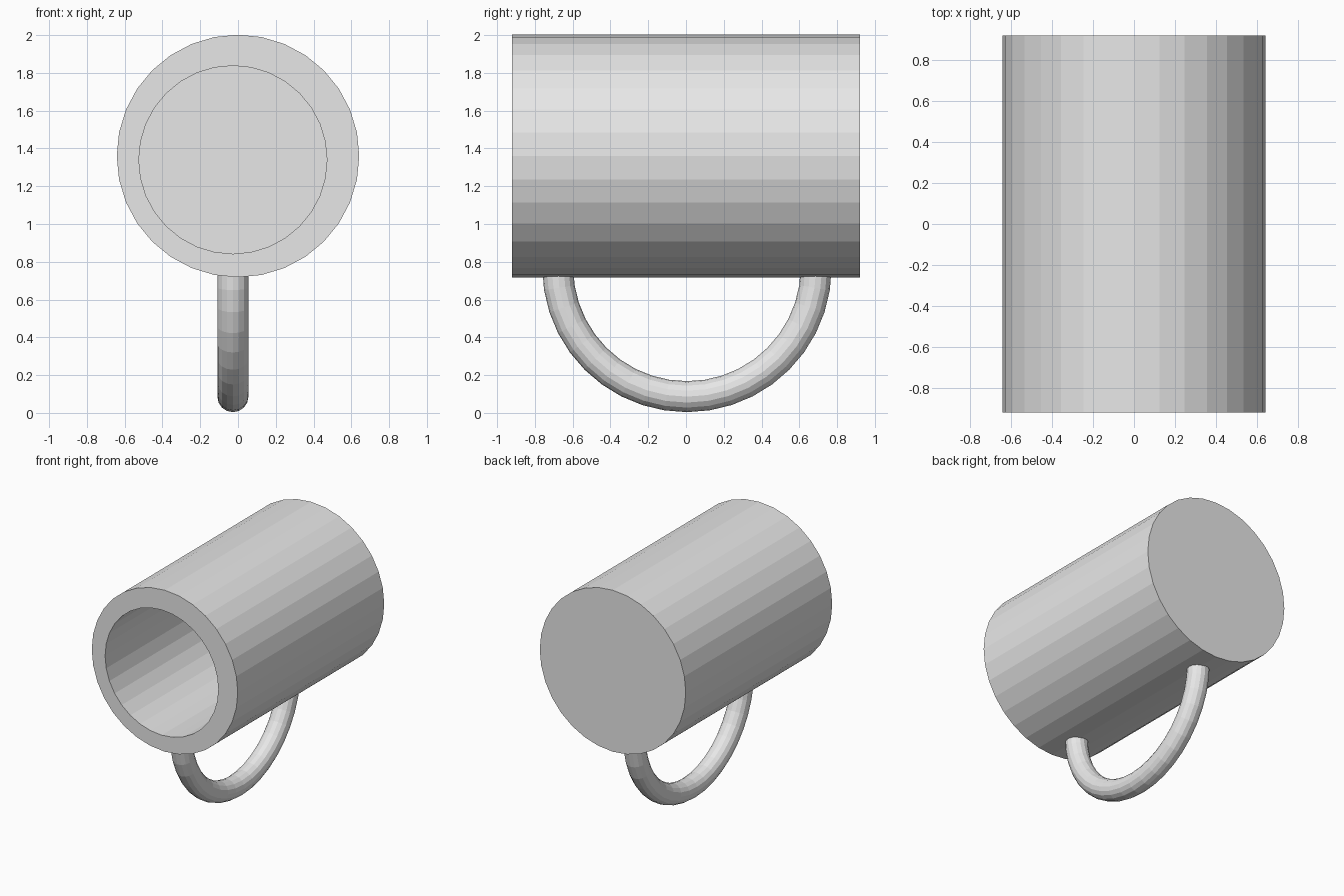
import bpy
import bmesh
from math import cos, sin, pi, radians
from mathutils import Vector

cube = bpy.data.objects.get("Cube")
if cube:
    bpy.data.objects.remove(cube, do_unlink=True)

grey = bpy.data.materials.new("light grey")
grey.use_nodes = True
colour = (0.8, 0.8, 0.8, 1)
grey.diffuse_color = colour
grey.node_tree.nodes["Principled BSDF"].inputs["Base Color"].default_value = colour


def finish(name, bm):
    bmesh.ops.recalc_face_normals(bm, faces=bm.faces)
    mesh = bpy.data.meshes.new(name)
    bm.to_mesh(mesh)
    bm.free()
    mesh.materials.append(grey)
    obj = bpy.data.objects.new(name, mesh)
    bpy.context.collection.objects.link(obj)
    return obj


def ring(bm, centre, u, v, radius, sides):
    angles = [2 * pi * i / sides for i in range(sides)]
    return [bm.verts.new(centre + radius * (cos(a) * u + sin(a) * v)) for a in angles]


def loft(bm, rings):
    # Skin consecutive rings and cap both ends
    for a, b in zip(rings, rings[1:]):
        for i in range(len(a)):
            j = (i + 1) % len(a)
            bm.faces.new((a[i], a[j], b[j], b[i]))
    bm.faces.new(rings[0])
    bm.faces.new(rings[-1])


X, Y, Z = Vector((1, 0, 0)), Vector((0, 1, 0)), Vector((0, 0, 1))

# Cup body lying on its side: closed base, outer wall, rim, slightly offset cavity
bm = bmesh.new()
outer, inner = Vector((0, 0, 1.36)), Vector((-0.027, 0, 1.34))
sections = [(outer, 0.92, 0.642), (outer, -0.92, 0.642),
            (inner, -0.92, 0.498), (inner, 0.76, 0.498)]
loft(bm, [ring(bm, c + y * Y, X, Z, r, 32) for c, y, r in sections])
finish("cup_body", bm)

# Handle: half ring whose ends are buried in the cup wall
bm = bmesh.new()
centre, steps = Vector((-0.027, 0.005, 0.77)), 20
rings = []
for i in range(steps + 1):
    a = radians(180 + 180 * i / steps)
    out = cos(a) * Y + sin(a) * Z
    rings.append(ring(bm, centre + 0.684 * out, out, X, 0.082, 16))
loft(bm, rings)
finish("handle", bm)
